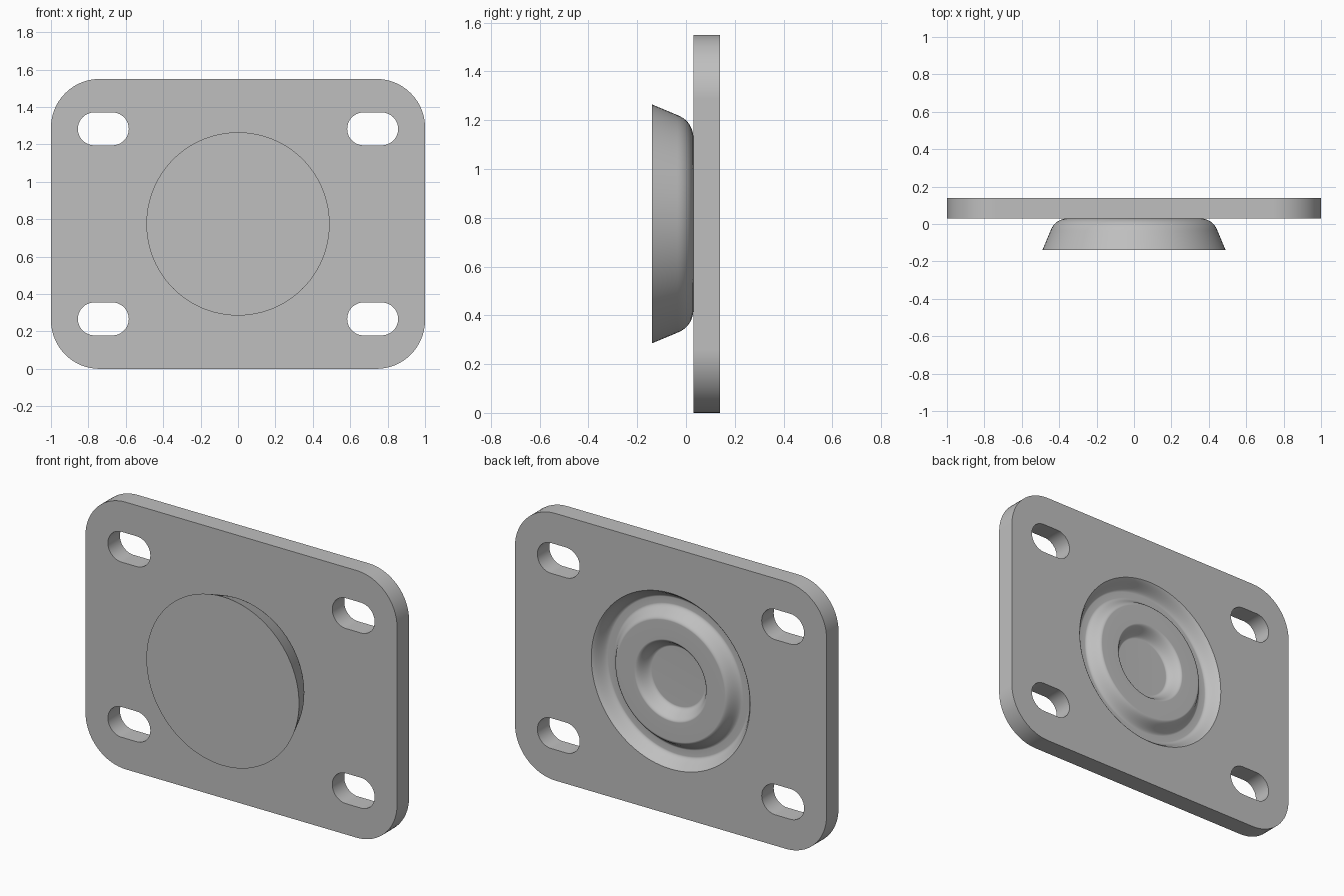
import bpy, bmesh, math
from mathutils import Vector

if "Cube" in bpy.data.objects:
    bpy.data.objects.remove(bpy.data.objects["Cube"], do_unlink=True)

HEIGHT = 1.55
MID_Z = HEIGHT / 2
FRONT, BACK = 0.03, 0.14
DISH_FRONT = -0.14

steel = bpy.data.materials.new("plain_grey")
steel.use_nodes = True
grey = (0.52, 0.52, 0.52, 1)
steel.diffuse_color = grey
steel.node_tree.nodes["Principled BSDF"].inputs["Base Color"].default_value = grey


def make_object(name, bm):
    bmesh.ops.recalc_face_normals(bm, faces=bm.faces)
    mesh = bpy.data.meshes.new(name)
    bm.to_mesh(mesh)
    bm.free()
    mesh.materials.append(steel)
    obj = bpy.data.objects.new(name, mesh)
    bpy.context.collection.objects.link(obj)
    return obj


def rounded_slab(name, cx, cz, width, height, radius, y0, y1, steps=16):
    """Rounded rectangle in the xz plane, extruded along y."""
    bm = bmesh.new()
    verts = []
    for corner, (sx, sz) in enumerate([(1, 1), (-1, 1), (-1, -1), (1, -1)]):
        for i in range(steps + 1):
            a = (corner + i / steps) * math.pi / 2
            x = cx + sx * (width / 2 - radius) + radius * math.cos(a)
            z = cz + sz * (height / 2 - radius) + radius * math.sin(a)
            verts.append(bm.verts.new((x, y0, z)))
    face = bm.faces.new(verts)
    new = bmesh.ops.extrude_face_region(bm, geom=[face])["geom"]
    bmesh.ops.translate(bm, vec=(0, y1 - y0, 0),
                        verts=[v for v in new if isinstance(v, bmesh.types.BMVert)])
    bmesh.ops.remove_doubles(bm, verts=bm.verts, dist=1e-5)
    return make_object(name, bm)


def lathe(name, profile, steps=96):
    """Spin (radius, y) points around the y axis through the plate centre."""
    bm = bmesh.new()
    verts = [bm.verts.new((r, y, MID_Z)) for r, y in profile]
    edges = [bm.edges.new(pair) for pair in zip(verts, verts[1:])]
    bmesh.ops.spin(bm, geom=verts + edges, cent=(0, 0, MID_Z), axis=(0, 1, 0),
                   angle=math.tau, steps=steps, use_duplicate=False)
    bmesh.ops.remove_doubles(bm, verts=bm.verts, dist=1e-5)
    return make_object(name, bm)


def s_curve(r0, d0, r1, d1, steps=10):
    """Smooth step between two depths below the back face."""
    points = []
    for i in range(steps + 1):
        t = i / steps
        blend = (1 - math.cos(math.pi * t)) / 2
        points.append((r0 + (r1 - r0) * t, BACK - d0 - (d1 - d0) * blend))
    return points


def activate(obj):
    bpy.ops.object.select_all(action='DESELECT')
    obj.select_set(True)
    bpy.context.view_layer.objects.active = obj


def smooth(obj):
    activate(obj)
    bpy.ops.object.shade_smooth_by_angle(angle=math.radians(30))
    mod = obj.modifiers.new("even_shading", 'WEIGHTED_NORMAL')
    mod.keep_sharp = True


# Mounting plate
plate = rounded_slab("mounting_plate", 0, MID_Z, 2, HEIGHT, 0.26, FRONT, BACK)

# Four slots, then the ringed recess in the back
cutters = [rounded_slab("slot_cutter", sx * 0.72, MID_Z + sz * 0.508, 0.272, 0.176, 0.088,
                        FRONT - 0.1, BACK + 0.1)
           for sx in (-1, 1) for sz in (-1, 1)]
recess = [(0, BACK + 0.1), (0.52, BACK + 0.1)]
recess += s_curve(0.52, -0.004, 0.45, 0.07)
recess += s_curve(0.415, 0.07, 0.345, 0.002)
recess += s_curve(0.235, 0.002, 0.17, 0.07)
recess.append((0, BACK - 0.07))
cutters.append(lathe("recess_cutter", recess))

for cutter in cutters:
    cutter.hide_render = True
    activate(plate)
    mod = plate.modifiers.new("cut", 'BOOLEAN')
    mod.operation = 'DIFFERENCE'
    mod.solver = 'EXACT'
    mod.object = cutter
    bpy.ops.object.modifier_apply(modifier=mod.name)
    bpy.data.objects.remove(cutter, do_unlink=True)
smooth(plate)

# Flared front dish with a rounded shoulder against the plate
start, control, end = Vector((0.446, -0.035)), Vector((0.42, 0.03)), Vector((0.345, 0.031))
dish_profile = [(0, DISH_FRONT), (0.49, DISH_FRONT)]
for i in range(11):
    t = i / 10
    point = start * (1 - t) ** 2 + control * 2 * t * (1 - t) + end * t ** 2
    dish_profile.append(tuple(point))
dish_profile.append((0, end.y))
smooth(lathe("front_dish", dish_profile))
